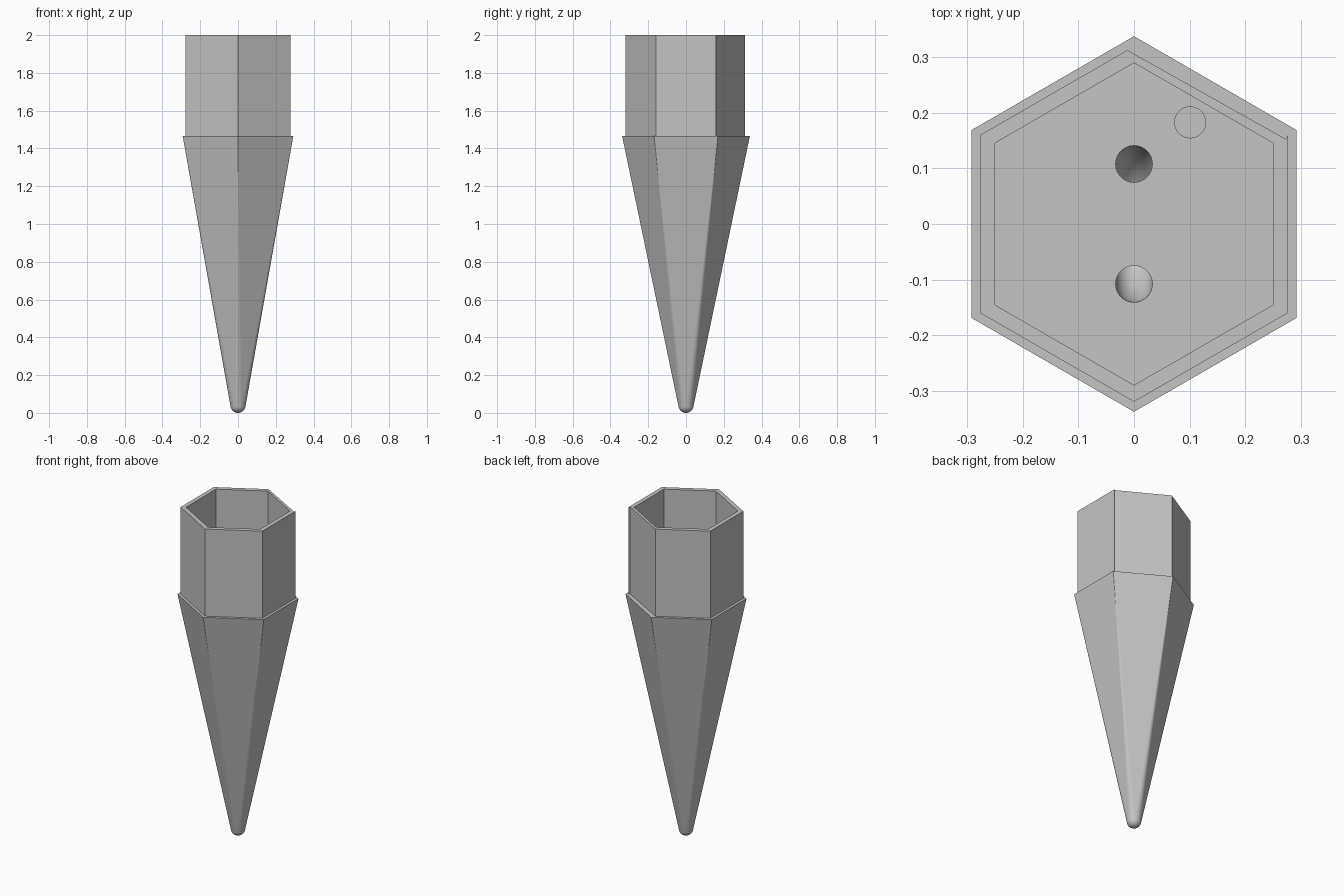
import bpy, bmesh
from math import sin, cos, pi, radians
from mathutils import Matrix, Vector

if "Cube" in bpy.data.objects:
    bpy.data.objects.remove(bpy.data.objects["Cube"])

SHOULDER, TOP, TIP_R = 1.465, 2.0, 0.04

grey = bpy.data.materials.new("plain grey")
grey.use_nodes = True
grey.diffuse_color = (0.55, 0.55, 0.55, 1)
grey.node_tree.nodes["Principled BSDF"].inputs["Base Color"].default_value = grey.diffuse_color


def hexagon(radius):
    """Corner points of a hexagon with a corner on the y axis."""
    return [(radius * cos(a), radius * sin(a)) for a in (pi / 6 + i * pi / 3 for i in range(6))]


def to_object(name, bm):
    bmesh.ops.recalc_face_normals(bm, faces=bm.faces)
    mesh = bpy.data.meshes.new(name)
    bm.to_mesh(mesh)
    bm.free()
    mesh.materials.append(grey)
    obj = bpy.data.objects.new(name, mesh)
    bpy.context.collection.objects.link(obj)
    return obj


def prism(name, points, z0, z1):
    bm = bmesh.new()
    base = bm.faces.new([bm.verts.new((x, y, z0)) for x, y in points])
    side = bmesh.ops.extrude_face_region(bm, geom=[base], use_keep_orig=True)
    moved = [g for g in side["geom"] if isinstance(g, bmesh.types.BMVert)]
    bmesh.ops.translate(bm, verts=moved, vec=(0, 0, z1 - z0))
    return to_object(name, bm)


def cut(obj, cutter):
    mod = obj.modifiers.new("cut", "BOOLEAN")
    mod.operation, mod.solver, mod.object = "DIFFERENCE", "EXACT", cutter
    bpy.context.view_layer.objects.active = obj
    bpy.ops.object.modifier_apply(modifier=mod.name)
    bpy.data.objects.remove(cutter)


# Tapered spike: hull around the hexagonal shoulder and a ball at the tip
ball = bmesh.new()
bmesh.ops.create_uvsphere(ball, u_segments=48, v_segments=24, radius=TIP_R,
                          matrix=Matrix.Translation((0, 0, TIP_R)))
bm = bmesh.new()
for v in ball.verts:
    bm.verts.new(v.co)
ball.free()
for x, y in hexagon(0.338):
    bm.verts.new((x, y, SHOULDER))
bmesh.ops.convex_hull(bm, input=bm.verts)
bmesh.ops.delete(bm, geom=[v for v in bm.verts if not v.link_faces], context="VERTS")
bmesh.ops.dissolve_limit(bm, angle_limit=0.01, verts=bm.verts, edges=bm.edges)
for f in bm.faces:
    f.smooth = f.calc_center_median().z < TIP_R
spike = to_object("spike", bm)

# U-shaped cord tunnel sunk into the socket floor
bm = bmesh.new()
rings = []
for i in range(48):
    a = 2 * pi * i / 48
    out = Vector((0, cos(a), sin(a)))
    rings.append([bm.verts.new(Vector((0, 0, SHOULDER)) + out * (0.108 + 0.033 * cos(b))
                               + Vector((0.033 * sin(b), 0, 0)))
                  for b in (2 * pi * j / 32 for j in range(32))])
for i, ring in enumerate(rings):
    nxt = rings[(i + 1) % len(rings)]
    for j in range(32):
        k = (j + 1) % 32
        bm.faces.new((ring[j], ring[k], nxt[k], nxt[j])).smooth = True
cut(spike, to_object("tunnel_cutter", bm))

# Small blind hole beside the wall
bm = bmesh.new()
bmesh.ops.create_cone(bm, cap_ends=True, segments=32, radius1=0.028, radius2=0.028, depth=0.2,
                      matrix=Matrix.Translation((0.101, 0.183, SHOULDER)))
for f in bm.faces:
    f.smooth = len(f.verts) == 4
cut(spike, to_object("pin_hole_cutter", bm))

# Keep the rims crisp
bm = bmesh.new()
bm.from_mesh(spike.data)
for e in bm.edges:
    e.smooth = e.calc_face_angle(0) < radians(30)
bm.to_mesh(spike.data)
bm.free()

# Hexagonal socket wall, one side set slightly back
outline = hexagon(0.32)
outline[1:2] = [(-0.012, 0.313)]
outline.insert(1, (0.273, 0.153))
socket = prism("socket_wall", outline, SHOULDER, TOP)
cut(socket, prism("socket_cutter", hexagon(0.29), SHOULDER - 0.1, TOP + 0.1))
